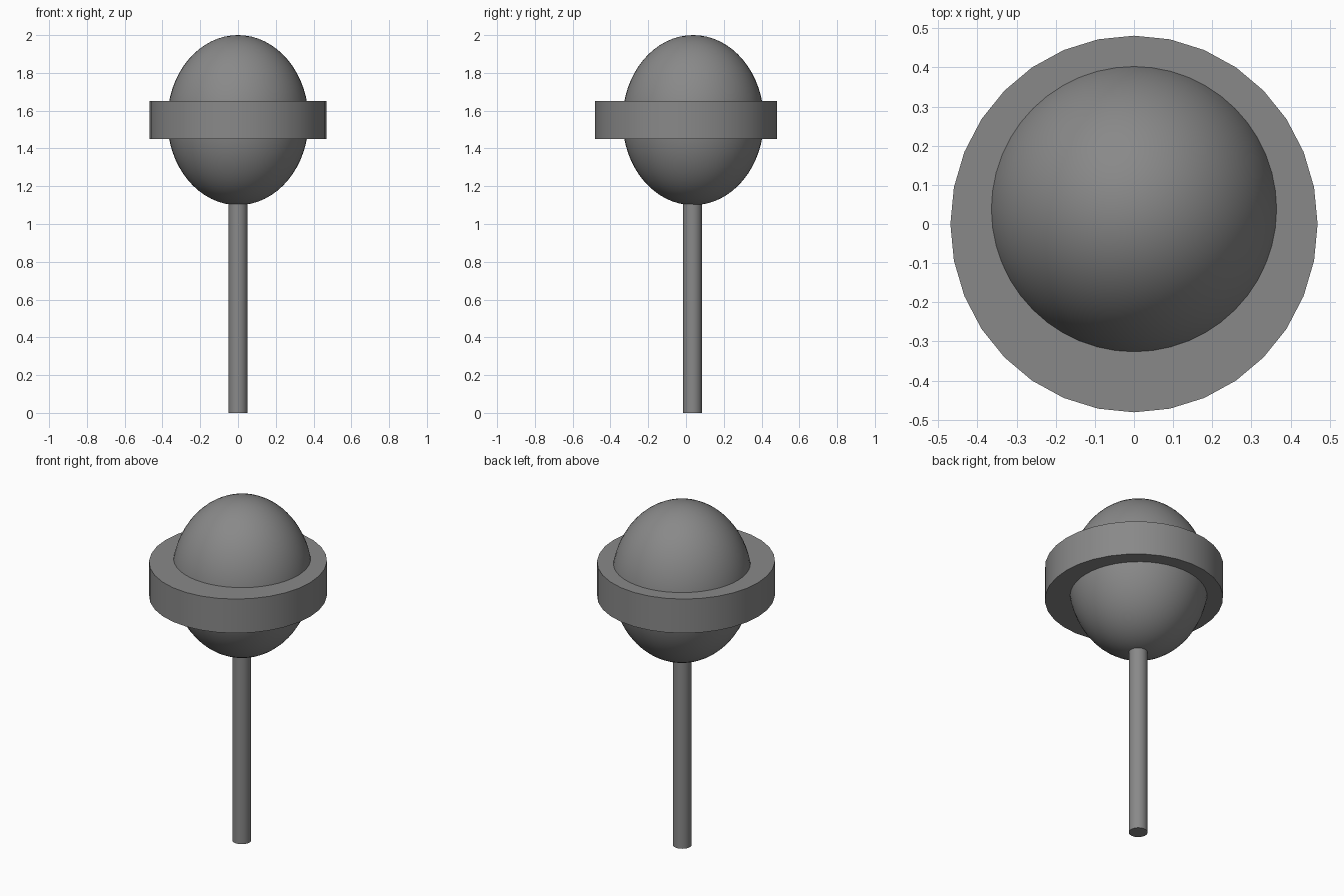
import bpy
import math

if "Cube" in bpy.data.objects:
    bpy.data.objects.remove(bpy.data.objects["Cube"])

grey = bpy.data.materials.new("mid grey")
grey.diffuse_color = (0.25, 0.25, 0.25, 1)
grey.use_nodes = True
grey.node_tree.nodes["Principled BSDF"].inputs["Base Color"].default_value = grey.diffuse_color


def finish(name, scale=(1, 1, 1)):
    """Name, scale, colour and smooth the part just added."""
    ob = bpy.context.object
    ob.name = name
    ob.scale = scale
    bpy.ops.object.transform_apply(location=False, rotation=False, scale=True)
    ob.data.materials.append(grey)
    bpy.ops.object.shade_smooth_by_angle(angle=math.radians(35))
    return ob


CORE_Y = 0.038  # the ball and stick sit slightly behind the ring centre

# Egg-shaped ball
bpy.ops.mesh.primitive_uv_sphere_add(segments=48, ring_count=32, radius=1,
                                     location=(0, CORE_Y, 1.55))
finish("ball", (0.374, 0.374, 0.45))

# Flat band around the middle of the ball
bpy.ops.mesh.primitive_cylinder_add(vertices=32, radius=1, depth=0.2,
                                    location=(0, 0, 1.55))
finish("band", (0.469, 0.481, 1))

# Stick, its top buried in the ball
bpy.ops.mesh.primitive_cylinder_add(vertices=32, radius=0.05, depth=1.15,
                                    location=(0, CORE_Y - 0.003, 0.575))
finish("stick")
